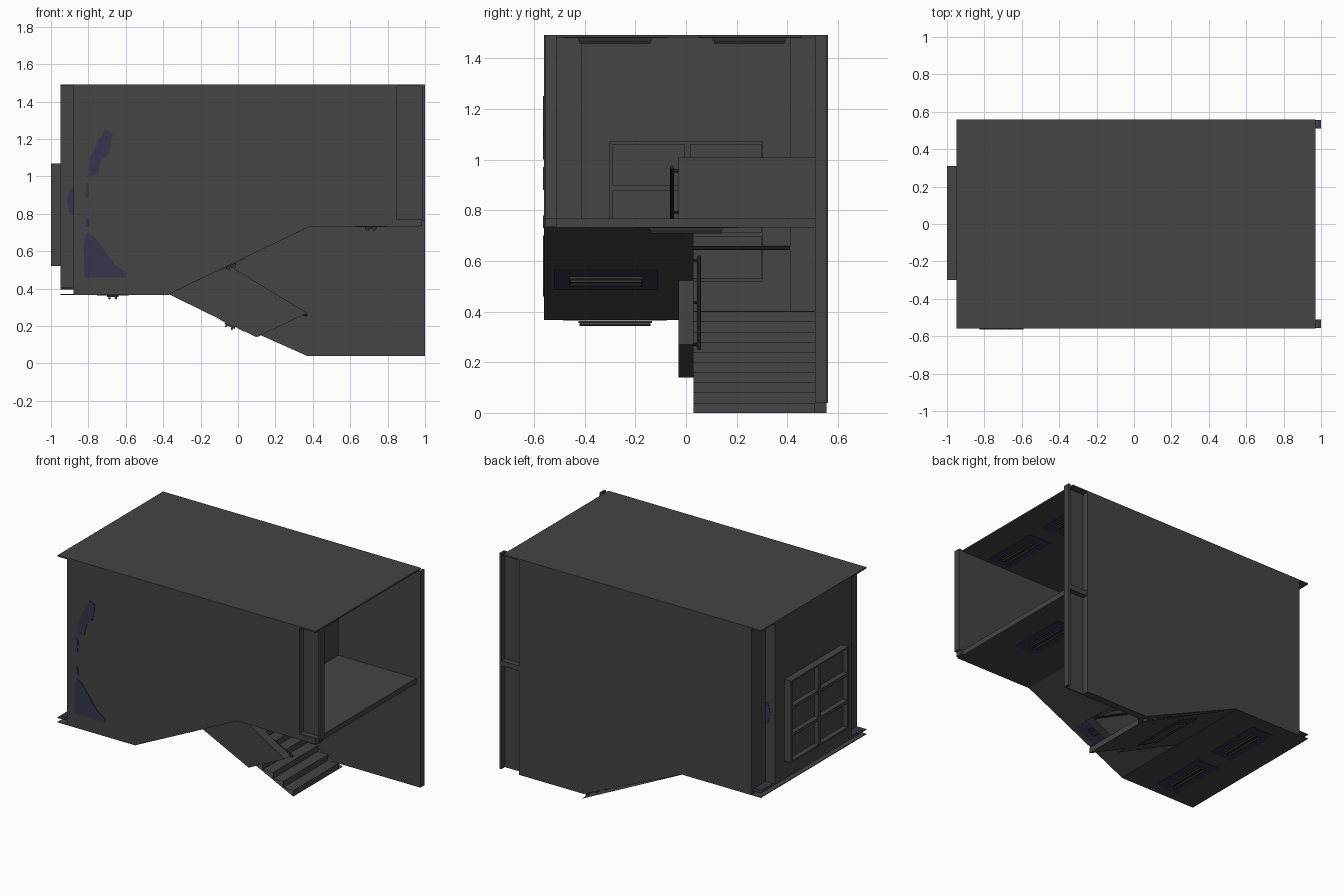
import bpy, bmesh, math
from mathutils import Vector, Matrix

if "Cube" in bpy.data.objects:
    bpy.data.objects.remove(bpy.data.objects["Cube"])


def material(name, rgb):
    m = bpy.data.materials.new(name)
    m.diffuse_color = (*rgb, 1)
    m.use_nodes = True
    m.node_tree.nodes["Principled BSDF"].inputs["Base Color"].default_value = m.diffuse_color
    return m


GREY = material("concrete grey", (0.058, 0.058, 0.058))
DARK = material("dark metal", (0.03, 0.03, 0.03))
BLUE = material("bluish stain", (0.037, 0.035, 0.075))


def finish(name, bm, mat):
    bmesh.ops.recalc_face_normals(bm, faces=bm.faces)
    me = bpy.data.meshes.new(name)
    bm.to_mesh(me)
    bm.free()
    me.materials.append(mat)
    ob = bpy.data.objects.new(name, me)
    bpy.context.collection.objects.link(ob)
    return ob


def box(name, x0, x1, y0, y1, z0, z1, mat=GREY):
    bm = bmesh.new()
    bmesh.ops.create_cube(bm, size=1)
    for v in bm.verts:
        v.co = Vector((x0 if v.co.x < 0 else x1, y0 if v.co.y < 0 else y1, z0 if v.co.z < 0 else z1))
    return finish(name, bm, mat)


def prism(name, pts, y0, y1, mat=GREY):
    """Closed x-z outline pushed along y."""
    bm = bmesh.new()
    f = bm.faces.new([bm.verts.new((x, y0, z)) for x, z in pts])
    r = bmesh.ops.extrude_face_region(bm, geom=[f])
    for v in r["geom"]:
        if isinstance(v, bmesh.types.BMVert):
            v.co.y = y1
    return finish(name, bm, mat)


def sheet(name, pts, y0, y1, mat=GREY):
    """Open x-z line swept along y."""
    bm = bmesh.new()
    a = [bm.verts.new((x, y0, z)) for x, z in pts]
    b = [bm.verts.new((x, y1, z)) for x, z in pts]
    for i in range(len(pts) - 1):
        bm.faces.new((a[i], a[i + 1], b[i + 1], b[i]))
    return finish(name, bm, mat)


def rod(name, p, q, r=0.008, mat=DARK):
    p, q = Vector(p), Vector(q)
    d = q - p
    bm = bmesh.new()
    bmesh.ops.create_cone(bm, cap_ends=True, segments=8, radius1=r, radius2=r, depth=d.length)
    bm.transform(Matrix.Translation((p + q) / 2) @ d.to_track_quat('Z', 'Y').to_matrix().to_4x4())
    return finish(name, bm, mat)


def lamp(x, y, z, slope=0):
    """Ceiling lamp: glow plate, holder and two tubes."""
    m = Matrix.Translation((x, y, z)) @ Matrix.Rotation(-slope, 4, 'Y')
    parts = [box("lamp_glow", -.085, .085, -.205, .205, -.003, -.001, BLUE),
             box("lamp_holder", -.03, .03, -.145, .145, -.012, -.002, DARK)]
    for s in (-.017, .017):
        parts.append(rod("lamp_tube", (s, -.14, -.017), (s, .14, -.017), .007, GREY))
    for o in parts:
        o.data.transform(m)


# roof
box("roof", -.95, .97, -.56, .56, 1.482, 1.492)

# long walls with stepped lower edges
prism("front_wall", [(-.88, 1.485), (-.88, .37), (-.37, .37), (.39, .735), (.85, .735), (.85, 1.485)], -.56, -.51)
prism("back_wall", [(-.88, 1.485), (-.88, .37), (-.37, .37), (.37, .04), (.85, .04), (.85, 1.485)], .51, .56)

# channel posts at the open end
for s, z0, n in ((-1, .765, "front"), (1, .04, "back")):
    ya, yb = sorted((s * .51, s * .518))
    box(n + "_post_web", .85, 1, ya, yb, z0, 1.492)
    ya, yb = sorted((s * .51, s * .555))
    box(n + "_post_flange", .985, 1, ya, yb, z0, 1.492)
    box(n + "_post_bracket", .85, .985, ya, yb, .735, .77)

# closed end: corner notches and the wall around the window
for s in (-1, 1):
    ya, yb = sorted((s * .41, s * .56))
    box("corner_return", -.88, -.872, ya, yb, .40, 1.485)
    ya, yb = sorted((s * .41, s * .30))
    box("end_wall_side", -.95, -.88, ya, yb, .40, 1.485)
box("end_wall_top", -.95, -.88, -.30, .30, 1.07, 1.485)
box("end_wall_bottom", -.95, -.88, -.30, .30, .40, .52)

# window with two columns and three rows
box("window_pane", -.967, -.957, -.29, .30, .53, 1.06)
for y in (-.30, .005, .31):
    w = .012
    box("window_upright", -1, -.95, max(y - w, -.30), min(y + w, .31), .52, 1.07)
for i in range(4):
    z = .52 + i * .55 / 3
    box("window_crossbar", -1, -.95, -.30, .31, max(z - .01, .52), min(z + .01, 1.07))

# landing: floor and underside sheets
box("landing_floor", -.95, -.37, -.56, .56, .396, .402)
box("landing_underside", -.95, -.37, -.56, .56, .366, .371)

# upper floor
box("upper_floor", .39, .97, -.56, .51, .732, .768)


def flight(name, x0, z0, x1, z1, n, y0, y1):
    pts = []
    for i in range(n):
        x = x0 + (x1 - x0) * i / n
        za, zb = (z0 + (z1 - z0) * k / n for k in (i, i + 1))
        pts += [(x, za), (x, zb)]
    pts.append((x1, z1))
    sheet(name, pts, y0, y1)


# stair flights and soffits
flight("lower_steps", .39, 0, -.37, .40, 10, .03, .51)
flight("upper_steps", -.37, .40, .39, .768, 10, -.51, -.03)
sheet("lower_soffit", [(-.37, .368), (.39, 0)], .03, .555)
sheet("upper_soffit", [(-.37, .368), (.39, .734)], -.56, .03)

# solid balustrades
prism("centre_balustrade", [(-.37, .37), (.10, .14), (.37, .27), (-.05, .525),
                            (.39, .74), (.39, 1.008), (-.37, .64)], -.03, .03)
box("upper_balustrade", .33, .39, -.03, .51, .765, 1.008)


# handrails with brackets
def handrail(p, q, wall_y):
    p, q = Vector(p), Vector(q)
    rod("handrail", p, q)
    for t in (.04, .5, .96):
        c = p.lerp(q, t)
        rod("rail_bracket", c, (c.x, wall_y, c.z), .006)


handrail((.37, .052, .255), (-.37, .052, .615), .03)
handrail((-.37, -.055, .61), (.39, -.055, .97), -.03)
rod("window_rail", (-.86, -.41, .65), (-.86, .41, .65))

# lamps
tilt = math.atan2(.37, .76)
for y in (-.28, .25):
    lamp(.70, y, 1.482)
    lamp(-.67, y, .366)
lamp(.71, 0, .732)
lamp(-.04, -.315, .527, tilt)
lamp(-.04, .28, .208, -tilt)

# stains on the front wall and in the corner notches
stains = [[(-.82, .46), (-.60, .46), (-.59, .48), (-.66, .53), (-.71, .60), (-.77, .68), (-.81, .70), (-.825, .62)],
          [(-.80, 1.0), (-.75, 1.01), (-.73, 1.09), (-.69, 1.12), (-.67, 1.23), (-.71, 1.25), (-.745, 1.19), (-.79, 1.10)],
          [(-.815, .89), (-.80, .88), (-.795, .96), (-.81, .97)],
          [(-.815, .73), (-.795, .73), (-.795, .77), (-.81, .78)]]
for pts in stains:
    prism("wall_stain", pts, -.564, -.559, BLUE)
for s in (-1, 1):
    ya, yb = sorted((s * .409, s * .413))
    prism("notch_stain", [(-.88, .79), (-.90, .80), (-.915, .87), (-.90, .93), (-.88, .94)], ya, yb, BLUE)
    ya, yb = sorted((s * .42, s * .54))
    box("floor_stain", -.94, -.885, ya, yb, .401, .405, BLUE)
